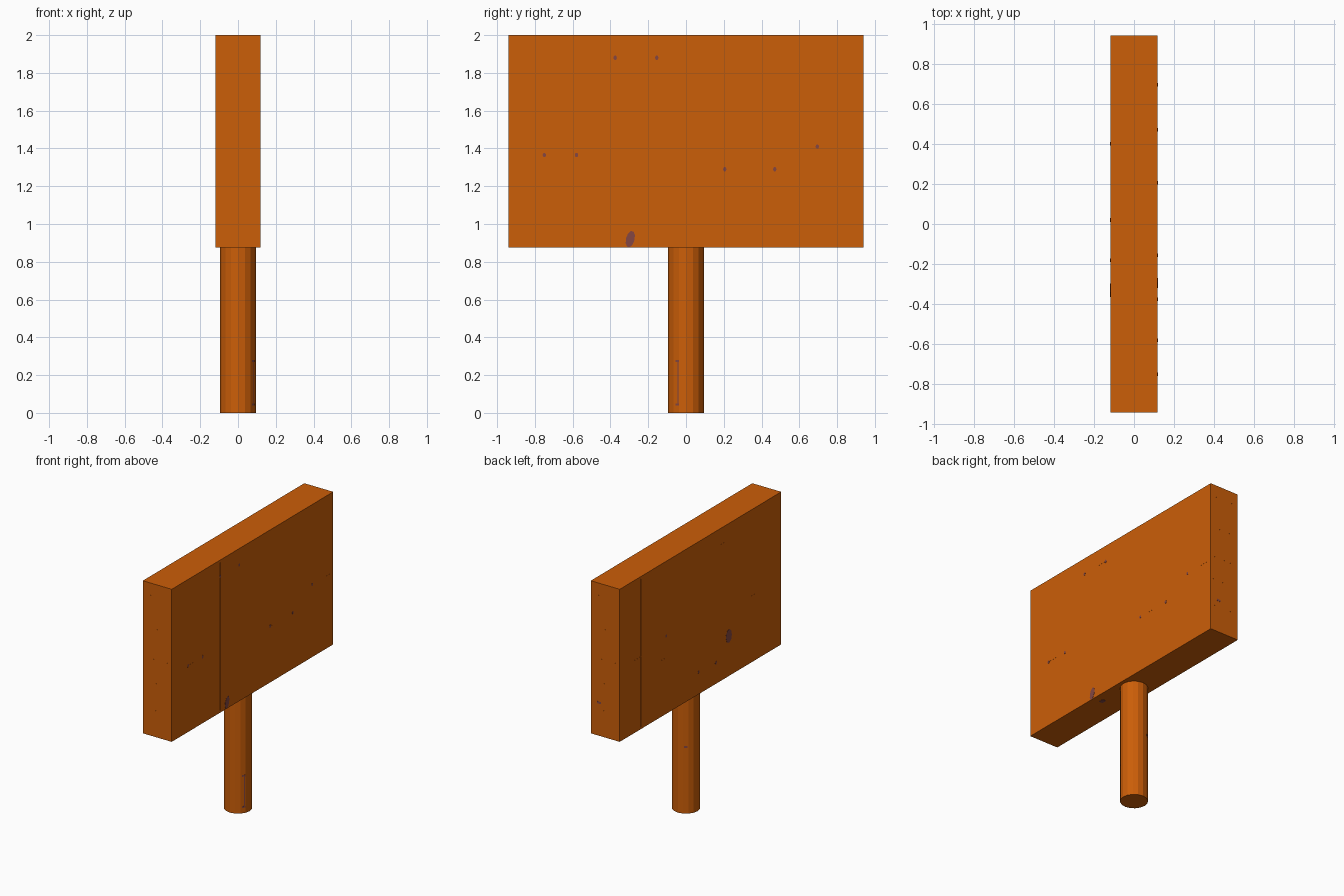
import bpy, bmesh, math
from mathutils import Matrix

if "Cube" in bpy.data.objects:
    bpy.data.objects.remove(bpy.data.objects["Cube"])


def material(name, col):
    m = bpy.data.materials.new(name)
    m.diffuse_color = (*col, 1)
    m.use_nodes = True
    m.node_tree.nodes["Principled BSDF"].inputs["Base Color"].default_value = m.diffuse_color
    return m


wood = material("orange wood", (0.60, 0.112, 0.0025))
dark = material("dark grain", (0.23, 0.062, 0.055))


def finish(name, bm, mat):
    me = bpy.data.meshes.new(name)
    bm.to_mesh(me)
    bm.free()
    me.materials.append(mat)
    ob = bpy.data.objects.new(name, me)
    bpy.context.collection.objects.link(ob)
    return ob


def add_box(bm, centre, size, turn=0.0):
    bmesh.ops.create_cube(bm, size=1, matrix=Matrix.Translation(centre)
                          @ Matrix.Rotation(turn, 4, 'Z') @ Matrix.Diagonal((*size, 1)))


def add_cyl(bm, r, z0, z1, sides=16):
    bmesh.ops.create_cone(bm, cap_ends=True, segments=sides, radius1=r, radius2=r,
                          depth=z1 - z0, matrix=Matrix.Translation((0, 0, (z0 + z1) / 2)))


def add_spot(bm, side, y, z, ry, rz, tilt=0.0):
    # thin oval plate on the +x or -x face
    mat = (Matrix.Translation((side * HX, y, z)) @ Matrix.Rotation(tilt, 4, 'X')
           @ Matrix.Diagonal((1, ry, rz, 1)) @ Matrix.Rotation(math.pi / 2, 4, 'Y'))
    bmesh.ops.create_cone(bm, cap_ends=True, segments=10, radius1=1, radius2=1,
                          depth=0.002, matrix=mat)


HX, HY, Z0, Z1 = 0.118, 0.94, 0.876, 2.0
ZM = (Z0 + Z1) / 2
W, T = 0.0008, 0.0004

# board and post
bm = bmesh.new()
add_box(bm, (0, 0, ZM), (2 * HX, 2 * HY, Z1 - Z0))
finish("sign_board", bm, wood)
bm = bmesh.new()
add_cyl(bm, 0.094, 0, Z0)
finish("post", bm, wood)

# hairline plank seams and cross joints on the broad faces
bm = bmesh.new()
for s in (-1, 1):
    for y in (-0.75, -0.58, -0.375, -0.15, -0.04, 0.205, 0.47, 0.695):
        add_box(bm, (s * HX, y, ZM), (T, W, 1.09))
    for y0, y1, z in ((-0.75, -0.58, 1.365), (-0.375, -0.155, 1.88),
                      (0.205, 0.47, 1.29), (0.695, 0.92, 1.41)):
        add_box(bm, (s * HX, (y0 + y1) / 2, z), (T, y1 - y0, W))
    # hairlines on the narrow ends
    for z in (1.07, 1.27, 1.445, 1.67, 1.91):
        add_box(bm, (0, s * HY, z), (0.21, T, W))
finish("board_seams", bm, wood)

# knots and nail dots
bm = bmesh.new()
add_spot(bm, 1, -0.295, 0.92, 0.023, 0.045, -0.25)
add_spot(bm, -1, -0.33, 1.17, 0.034, 0.05)
for y, z in ((-0.75, 1.365), (-0.58, 1.365), (-0.375, 1.88), (-0.155, 1.88),
             (0.205, 1.29), (0.47, 1.29), (0.695, 1.41)):
    add_spot(bm, 1, y, z, 0.009, 0.012)
for y, z in ((0.40, 1.45), (0.02, 1.04), (-0.18, 1.03)):
    add_spot(bm, -1, y, z, 0.009, 0.012)
add_box(bm, (0.05, HY, 1.12), (0.03, 0.002, 0.015))
add_box(bm, (0.048, -0.27, Z0), (0.03, 0.04, 0.002))
finish("knots", bm, dark)

# post crack with end nails, and a nail at the back
bm = bmesh.new()
turn = math.radians(-33.75)
add_box(bm, (0.0828, -0.042, 0.16), (0.002, 0.007, 0.23), turn)
for z in (0.045, 0.275):
    add_box(bm, (0.0800, -0.046, z), (0.002, 0.024, 0.012), turn)
a = math.radians(123.75)
r = 0.094 * math.cos(math.radians(11.25))
add_box(bm, (r * math.cos(a), r * math.sin(a), 0.49), (0.002, 0.025, 0.015), a)
finish("post_grain", bm, dark)
